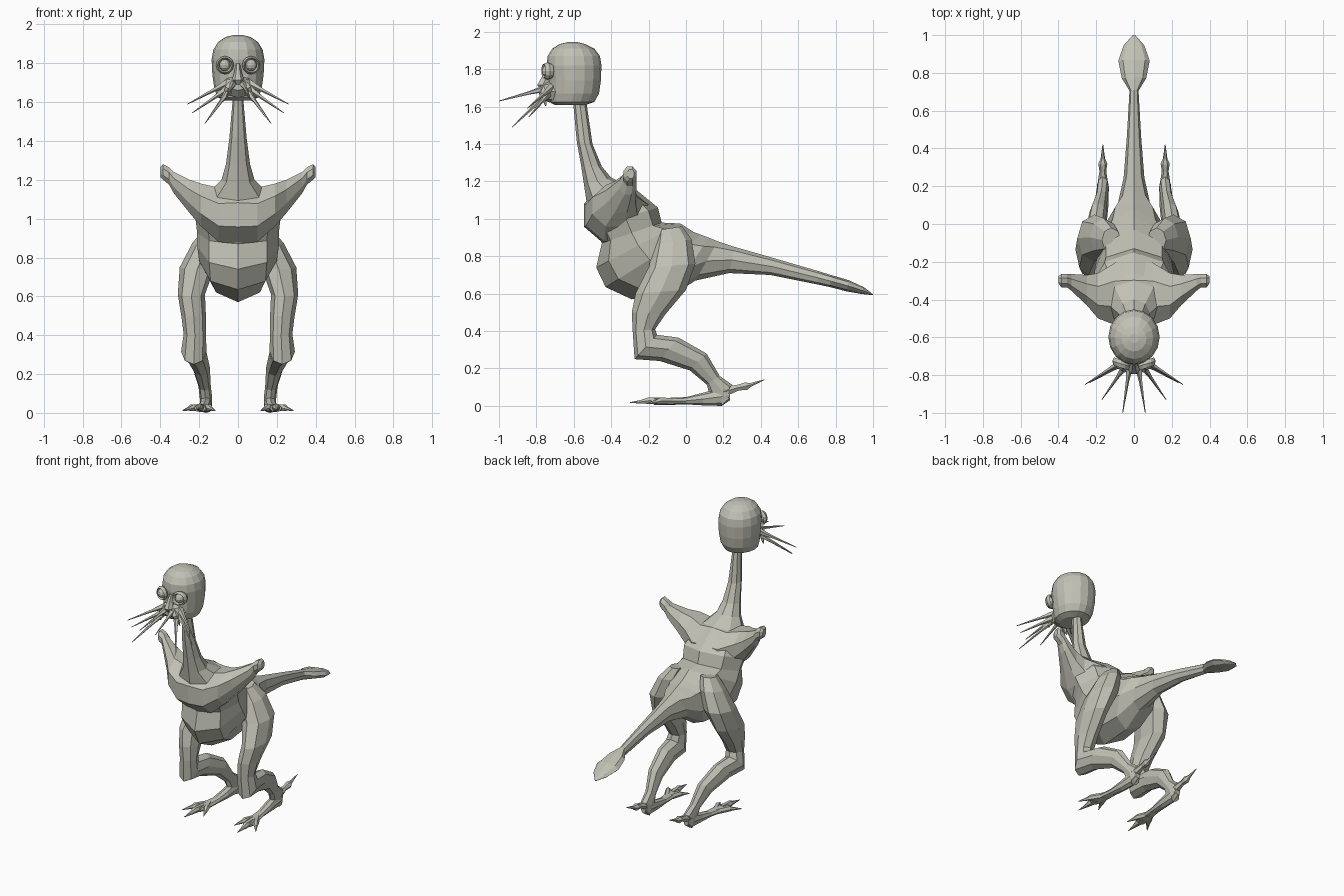
import bpy, bmesh, math
from mathutils import Vector

skin = bpy.data.materials.new("stone_grey")
skin.diffuse_color = (0.53, 0.53, 0.46, 1)


def finish(name, bm, mirror=False):
    bmesh.ops.recalc_face_normals(bm, faces=bm.faces)
    me = bpy.data.meshes.new(name)
    bm.to_mesh(me)
    bm.free()
    me.materials.append(skin)
    ob = bpy.data.objects.new(name, me)
    bpy.context.collection.objects.link(ob)
    if mirror:
        ob.modifiers.new("Mirror", 'MIRROR').use_mirror_merge = False
    return ob


def loft(name, rings, n=8, mirror=False):
    """Skin a tube through rings of (centre, half axis u, half axis v)."""
    bm = bmesh.new()
    loops = []
    for c, u, v in rings:
        c, u, v = Vector(c), Vector(u), Vector(v)
        angles = [2 * math.pi * i / n for i in range(n)]
        loops.append([bm.verts.new(c + u * math.cos(a) + v * math.sin(a)) for a in angles])
    for a, b in zip(loops, loops[1:]):
        for i in range(n):
            j = (i + 1) % n
            bm.faces.new((a[i], a[j], b[j], b[i]))
    bm.faces.new(loops[0])
    bm.faces.new(loops[-1])
    return finish(name, bm, mirror)


def span(y0, z0, y1, z1, hw, x=0):
    """Ring between two side-profile points, hw wide to each side of x."""
    f, b = Vector((x, y0, z0)), Vector((x, y1, z1))
    return (f + b) / 2, (f - b) / 2, (hw, 0, 0)


def spike(name, pts, n=6):
    """Mirrored tapered spike through (x, y, z, radius) points."""
    d = (Vector(pts[-1][:3]) - Vector(pts[0][:3])).normalized()
    u = d.cross(Vector((0, 0, 1))).normalized()
    v = u.cross(d)
    return loft(name, [(p[:3], u * p[3], v * p[3]) for p in pts], n, True)


# Neck, torso and tail as one continuous skin
loft("body", [span(*r) for r in [
    (-.605, 1.64, -.535, 1.64, .025),
    (-.585, 1.42, -.50, 1.40, .045),
    (-.56, 1.28, -.45, 1.28, .062),
    (-.545, 1.18, -.40, 1.22, .085),
    (-.53, 1.08, -.26, 1.15, .17),
    (-.50, .96, -.15, 1.06, .22),
    (-.45, .87, -.13, .98, .21),
    (-.48, .74, -.03, .975, .21),
    (-.43, .635, .04, .93, .20),
    (-.29, .57, .08, .915, .16),
    (-.08, .585, .12, .90, .14),
    (.05, .67, .17, .88, .085),
    (.23, .71, .26, .85, .055),
    (.45, .70, .47, .79, .038),
    (.70, .65, .71, .72, .024),
    (.77, .635, .775, .70, .065),
    (.86, .612, .87, .672, .083),
    (.94, .598, .95, .635, .055),
    (1.0, .592, 1.0, .597, .006)]])

# Broad chest mantle with the two stub arms: (x, y mid, z mid, y half, z half)
half = [(.40, -.295, 1.24, .018, .025), (.385, -.30, 1.24, .035, .04),
        (.355, -.30, 1.22, .035, .045), (.33, -.31, 1.185, .045, .055),
        (.25, -.35, 1.115, .08, .085), (.19, -.38, 1.07, .12, .11),
        (.10, -.37, 1.02, .165, .14)]
sections = [(-s[0],) + s[1:] for s in half] + [(0, -.37, 1.02, .175, .15)] + half[::-1]
c = math.cos(math.pi / 8)
loft("chest_and_arms", [
    ((x, y, z),
     (0, h * math.cos(math.pi / 8) / c, v * math.sin(math.pi / 8) / c),
     (0, -h * math.sin(math.pi / 8) / c, v * math.cos(math.pi / 8) / c))
    for x, y, z, h, v in sections])

# Thigh, bent knee and shin
loft("leg", [span(*r) for r in [
    (-.15, .94, -.02, .96, .05, .12),
    (-.17, .86, .03, .89, .075, .16),
    (-.20, .74, .05, .76, .09, .21),
    (-.27, .60, .00, .62, .07, .24),
    (-.29, .50, -.11, .49, .063, .228),
    (-.285, .40, -.165, .41, .058, .222),
    (-.275, .25, -.155, .38, .065, .228),
    (-.14, .24, -.04, .365, .055, .215),
    (.02, .19, .11, .28, .045, .19),
    (.11, .115, .18, .16, .032, .172),
    (.13, .05, .25, .11, .032, .165),
    (.19, .0, .23, .04, .03, .165)]], mirror=True)

# Flat foot, three front toes and a back spur
loft("foot", [span(*r) for r in [
    (.235, .03, .235, .09, .02, .165),
    (.19, .0, .20, .10, .032, .165),
    (.09, .003, .09, .07, .032, .168),
    (.00, .008, .00, .047, .03, .175),
    (-.12, .004, -.12, .042, .04, .19),
    (-.17, .006, -.17, .042, .03, .195)]], mirror=True)
spike("middle_toe", [(.19, -.12, .024, .022), (.198, -.20, .028, .02),
                     (.20, -.24, .022, .011), (.205, -.30, .018, .002)])
spike("outer_toe", [(.19, -.06, .025, .02), (.235, -.14, .027, .02),
                    (.25, -.16, .022, .012), (.285, -.21, .012, .002)])
spike("inner_toe", [(.18, -.06, .025, .02), (.15, -.14, .027, .02),
                    (.14, -.16, .022, .012), (.118, -.21, .012, .002)])
spike("back_spur", [(.165, .20, .075, .03), (.165, .28, .098, .018), (.165, .32, .105, .024),
                    (.165, .345, .112, .012), (.165, .42, .14, .002)])

# Domed head
loft("head", [((0, (f + b) / 2, z), (0, (f - b) / 2, 0), (w, 0, 0)) for z, f, b, w in [
    (1.608, -.70, -.54, .07), (1.625, -.73, -.49, .105), (1.67, -.735, -.465, .122),
    (1.74, -.735, -.455, .132), (1.82, -.745, -.452, .136), (1.87, -.74, -.46, .127),
    (1.91, -.715, -.49, .102), (1.935, -.675, -.54, .065), (1.945, -.63, -.58, .025)]], 16)

# Muzzle and nose
loft("muzzle", [((0, y, z), (w, 0, 0), (0, 0, h)) for y, z, w, h in [
    (-.68, 1.68, .09, .07), (-.74, 1.68, .075, .055), (-.775, 1.69, .04, .03)]])
loft("nose", [((0, y, z), (w, 0, 0), (0, d, 0)) for y, z, w, d in [
    (-.73, 1.80, .012, .02), (-.75, 1.75, .02, .03), (-.765, 1.715, .032, .035),
    (-.76, 1.69, .015, .02)]], 6)

# Round eyes inside raised rims
bm = bmesh.new()
bmesh.ops.create_uvsphere(bm, u_segments=10, v_segments=6, radius=.03)
bmesh.ops.translate(bm, verts=bm.verts, vec=(.068, -.742, 1.79))
finish("eye", bm, True)

bm = bmesh.new()
grid = []
for i in range(12):
    a = 2 * math.pi * i / 12
    grid.append([])
    for k in range(4):
        t = math.pi * k / 2
        r = .038 + .009 * math.cos(t)
        x = r * math.cos(a)
        grid[-1].append(bm.verts.new((.068 + x, -.74 + .3 * x + .022 * math.sin(t),
                                      1.79 + r * math.sin(a))))
for i in range(12):
    for k in range(4):
        a, b = grid[i], grid[(i + 1) % 12]
        bm.faces.new((a[k], a[(k + 1) % 4], b[(k + 1) % 4], b[k]))
finish("eye_rim", bm, True)

# Long whiskers fanning from the muzzle, thick at the root
for i, (root, tip) in enumerate([
        ((.055, -.72, 1.70), (.26, -.85, 1.59)), ((.05, -.73, 1.675), (.235, -.84, 1.545)),
        ((.04, -.74, 1.67), (.17, -.93, 1.49)), ((.022, -.74, 1.70), (.06, -1.0, 1.63))]):
    a, b = Vector(root), Vector(tip)
    spike("whisker_%d" % (i + 1), [(*a, .022), (*a.lerp(b, .35), .010), (*b, .002)], 5)

# Short drooping moustache lobes
spike("moustache", [(.02, -.75, 1.71, .02), (.05, -.765, 1.67, .022), (.075, -.75, 1.605, .003)])
